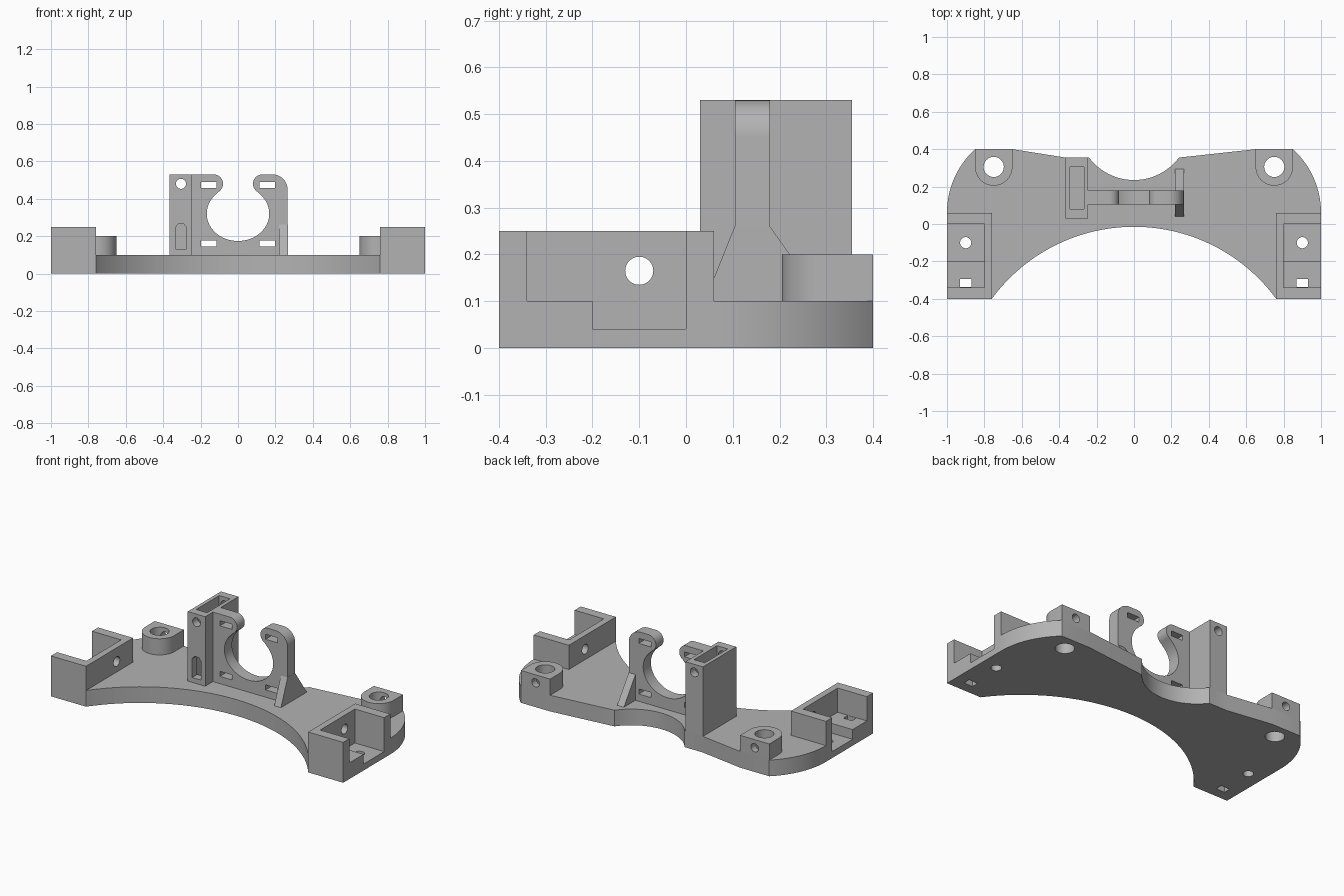
import bpy, bmesh
from math import sin, cos, radians, asin, degrees
from mathutils import Vector

if "Cube" in bpy.data.objects:
    bpy.data.objects.remove(bpy.data.objects["Cube"])

grey = bpy.data.materials.new("plain_grey")
grey.use_nodes = True
GREY = (0.45, 0.45, 0.45, 1)
grey.diffuse_color = GREY
grey.node_tree.nodes["Principled BSDF"].inputs["Base Color"].default_value = GREY


def arc(cx, cy, rx, a0, a1, n=24, ry=None):
    """Points along an arc, angles in degrees."""
    ry = ry or rx
    angles = [radians(a0 + (a1 - a0) * i / n) for i in range(n + 1)]
    return [(cx + rx * cos(a), cy + ry * sin(a)) for a in angles]


def circle(cx, cy, r, n=32):
    return arc(cx, cy, r, 0, 360, n)[:-1]


def rect(x0, y0, x1, y1):
    return [(x0, y0), (x1, y0), (x1, y1), (x0, y1)]


def prism(name, points, lo, hi, axis="z", side=1):
    """Extrude a flat profile along an axis; side=-1 mirrors it in x."""
    place = {"z": lambda u, v, w: (u * side, v, w),
             "y": lambda u, v, w: (u * side, w, v),
             "x": lambda u, v, w: (w * side, u, v)}[axis]
    bm = bmesh.new()
    face = bm.faces.new([bm.verts.new(place(u, v, lo)) for u, v in points])
    new = bmesh.ops.extrude_face_region(bm, geom=[face])["geom"]
    shift = Vector(place(0, 0, hi)) - Vector(place(0, 0, lo))
    bmesh.ops.translate(bm, vec=shift, verts=[g for g in new if isinstance(g, bmesh.types.BMVert)])
    bmesh.ops.recalc_face_normals(bm, faces=bm.faces)
    mesh = bpy.data.meshes.new(name)
    bm.to_mesh(mesh)
    bm.free()
    mesh.materials.append(grey)
    obj = bpy.data.objects.new(name, mesh)
    bpy.context.collection.objects.link(obj)
    return obj


def activate(obj):
    bpy.ops.object.select_all(action="DESELECT")
    obj.select_set(True)
    bpy.context.view_layer.objects.active = obj


def cut(obj, *args, **kwargs):
    """Subtract a prism from the part."""
    tool = prism("cutter", *args, **kwargs)
    tool.hide_render = True
    activate(obj)
    mod = obj.modifiers.new("cut", "BOOLEAN")
    mod.operation, mod.solver, mod.object = "DIFFERENCE", "EXACT", tool
    bpy.ops.object.modifier_apply(modifier=mod.name)
    bpy.data.objects.remove(tool)


def finish(obj):
    activate(obj)
    bpy.ops.object.shade_smooth_by_angle(angle=radians(30))


FLOOR = 0.1
SIDES = ((1, "left"), (-1, "right"))

# Base plate: big front arch, rounded outer shoulders, small rear notch
half = degrees(asin(0.76 / 0.943))
notch = degrees(asin(0.24 / 0.3))
shoulder = degrees(asin(0.34 / 0.46))
right_half = [(0.76, 0.06)] + arc(0.54, 0.06, 0.46, 0, shoulder, 16) + [(0.65, 0.4)]
outline = arc(0, -0.958, 0.943, 90 + half, 90 - half, 64) + right_half
outline += arc(0, 0.535, 0.3, 270 + notch, 270 - notch, 32)
outline += [(-0.365, 0.355)] + [(-x, y) for x, y in reversed(right_half)]
base = prism("base_plate", outline, 0, FLOOR)

for s, label in SIDES:
    # End bracket with stepped pocket open to the outside
    block = prism(label + "_end_bracket", rect(0.76, -0.4, 1, 0.06), 0, 0.25, side=s)
    step = [(-0.34, 0.3), (-0.34, FLOOR), (-0.2, FLOOR), (-0.2, 0.04), (0, 0.04), (0, 0.3)]
    cut(block, step, 0.8, 1.1, axis="x", side=s)
    cut(block, circle(-0.1, 0.165, 0.03), 0.7, 0.9, axis="x", side=s)
    cut(block, circle(0.9, -0.1, 0.03), -0.1, 0.2, side=s)
    cut(block, rect(0.87, -0.338, 0.93, -0.295), -0.1, 0.2, side=s)
    finish(block)

    # Mounting boss with a vertical bore and a rear screw hole
    boss = prism(label + "_mounting_boss",
                 [(0.85, 0.4), (0.65, 0.4)] + arc(0.75, 0.305, 0.1, 180, 360, 24),
                 FLOOR, 0.2, side=s)
    bore = circle(0.75, 0.305, 0.054)
    cut(boss, bore, 0, 0.3, side=s)
    cut(boss, circle(0.75, 0.15, 0.026, 24), 0.32, 0.5, axis="y", side=s)
    cut(base, bore, -0.1, 0.2, side=s)
    finish(boss)
finish(base)

# Upright clamp plate with an open ring between two rounded lobes
neck = 43
profile = [(-0.245, FLOOR), (0.265, FLOOR)] + arc(0.185, 0.45, 0.08, 0, 90, 12)
profile += arc(0.13, 0.48, 0.05, 90, 240, 16)
profile += arc(0, 0.32, 0.167, neck, -180 - neck, 48, ry=0.146)
profile += arc(-0.13, 0.48, 0.05, -60, 90, 16) + [(-0.245, 0.53)]
clamp = prism("clamp_plate", profile, 0.105, 0.18, axis="y")
for s, label in SIDES:
    for z in (0.145, 0.458):
        cut(clamp, rect(0.115, z, 0.197, z + 0.031), 0, 0.3, axis="y", side=s)
finish(clamp)

# Triangular rib bracing the clamp plate
prism("clamp_rib", [(0.04, FLOOR), (0.293, FLOOR), (0.178, 0.262), (0.105, 0.262)],
      0.22, 0.266, axis="x")

# Hollow tower beside the clamp
tower = prism("hollow_tower", rect(-0.365, 0.03, -0.245, 0.355), FLOOR, 0.53)
cut(tower, rect(-0.342, 0.08, -0.268, 0.305), 0, 0.6)
cut(tower, circle(-0.305, 0.48, 0.027), 0, 0.4, axis="y")
window = rect(-0.335, 0.13, -0.275, 0.245)
window[2:] = [(-0.275, 0.245), (-0.29, 0.265), (-0.32, 0.265), (-0.335, 0.245)]
cut(tower, window, 0, 0.15, axis="y")
finish(tower)
